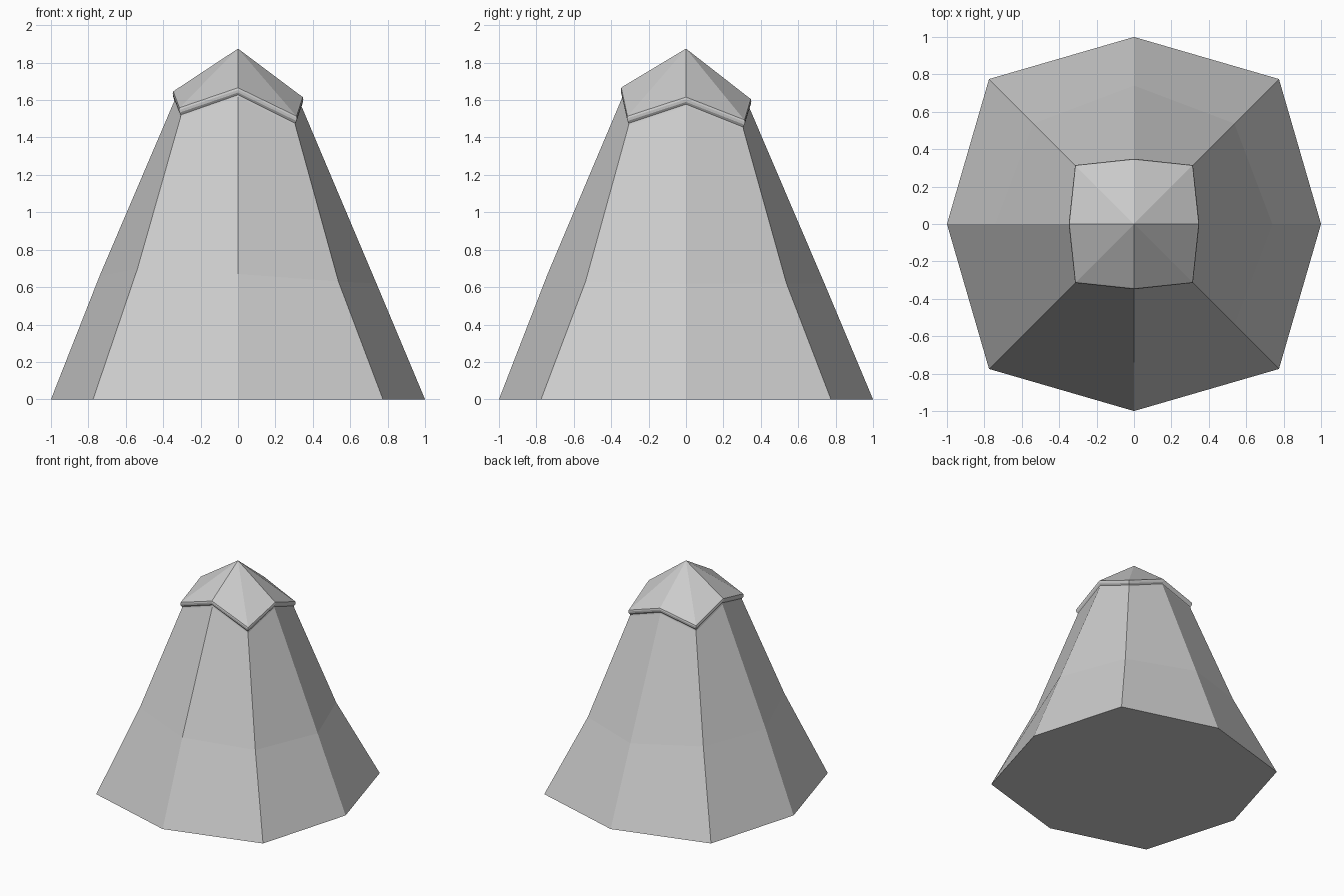
import bpy, bmesh
from mathutils import Vector

if "Cube" in bpy.data.objects:
    bpy.data.objects.remove(bpy.data.objects["Cube"])

# Eight directions: E, NE, N, NW, W, SW, S, SE
DIRS = [(1, 0), (1, 1), (0, 1), (-1, 1), (-1, 0), (-1, -1), (0, -1), (1, -1)]

# Slightly slanted heights of the waist ring and the cap edge, per direction
WAIST = [0.62, 0.62, 0.62, 0.66, 0.66, 0.70, 0.67, 0.63]
RIM = [1.622, 1.50, 1.612, 1.535, 1.652, 1.565, 1.672, 1.52]


def ring(bm, axis_r, corner_r, heights):
    """Octagon ring with separate radii for axis points and corner points."""
    verts = []
    for (dx, dy), z in zip(DIRS, heights):
        r = corner_r if dx and dy else axis_r
        verts.append(bm.verts.new(Vector((dx * r, dy * r, z))))
    return verts


bm = bmesh.new()

# Flared body, then the small rolled lip under the cap
rings = [ring(bm, 1.0, 0.775, [0] * 8), ring(bm, 0.74, 0.537, WAIST)]
for axis_r, corner_r, drop in [(0.340, 0.307, 0.056), (0.337, 0.305, 0.044),
                               (0.347, 0.313, 0.032), (0.349, 0.315, 0.018),
                               (0.346, 0.313, 0.006), (0.338, 0.307, 0.0)]:
    rings.append(ring(bm, axis_r, corner_r, [z - drop for z in RIM]))
for lower, upper in zip(rings, rings[1:]):
    for i in range(8):
        j = (i + 1) % 8
        bm.faces.new((lower[i], lower[j], upper[j], upper[i]))

# Pointed cap and flat base
apex = bm.verts.new((0, 0, 1.875))
top = rings[-1]
for i in range(8):
    bm.faces.new((top[i], top[(i + 1) % 8], apex))
bm.faces.new(rings[0][::-1])
bmesh.ops.recalc_face_normals(bm, faces=bm.faces)

mesh = bpy.data.meshes.new("faceted_cone")
bm.to_mesh(mesh)
bm.free()
cone = bpy.data.objects.new("faceted_cone", mesh)
bpy.context.collection.objects.link(cone)
